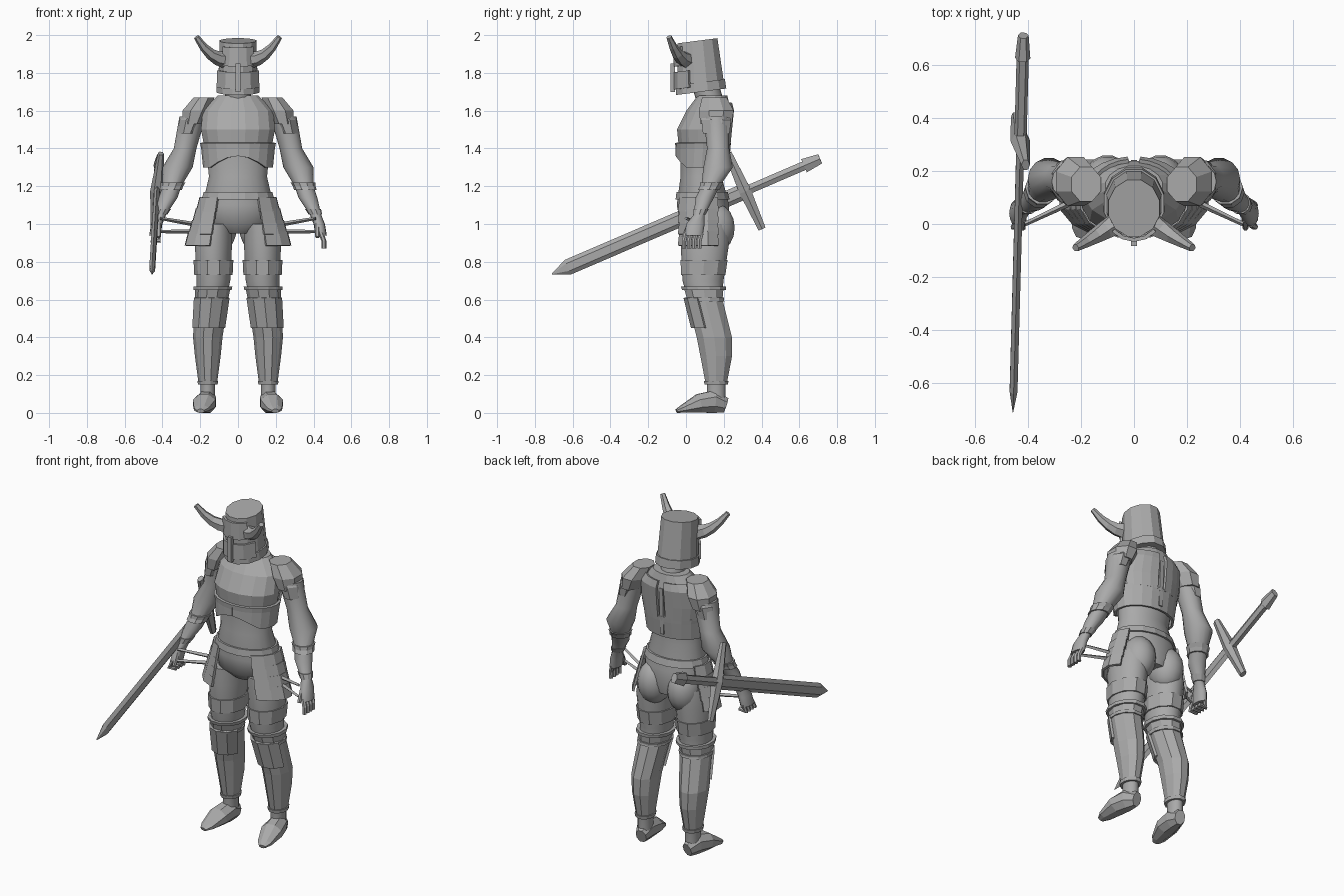
import bpy
import bmesh
from math import sin, cos, pi, radians
from mathutils import Vector

default_cube = bpy.data.objects.get("Cube")
if default_cube:
    bpy.data.objects.remove(default_cube, do_unlink=True)

steel = bpy.data.materials.new("plain_grey")
steel.use_nodes = True
grey = (.4, .4, .4, 1)
steel.diffuse_color = grey
steel.node_tree.nodes["Principled BSDF"].inputs["Base Color"].default_value = grey


def skin(name, rows, closed=True, smooth=False, side=1):
    """Join rows of points into a capped solid, or into a thin plate when open."""
    bm = bmesh.new()
    grid = [[bm.verts.new((x * side, y, max(z, 0))) for x, y, z in row] for row in rows]
    count = len(grid[0])
    for low, high in zip(grid, grid[1:]):
        for i in range(count if closed else count - 1):
            after = (i + 1) % count
            bm.faces.new((low[i], low[after], high[after], high[i]))
    if closed:
        bm.faces.new(grid[0])
        bm.faces.new(grid[-1])
    bmesh.ops.recalc_face_normals(bm, faces=bm.faces)
    for face in bm.faces:
        face.smooth = smooth and len(face.verts) == 4
    mesh = bpy.data.meshes.new(name)
    bm.to_mesh(mesh)
    bm.free()
    mesh.materials.append(steel)
    obj = bpy.data.objects.new(name, mesh)
    bpy.context.collection.objects.link(obj)
    if not closed:
        solid = obj.modifiers.new("plate_thickness", "SOLIDIFY")
        solid.thickness = .014
        solid.offset = 0
    return obj


def loft(name, rings, sides=12, tilt=0, arc=None, **options):
    """Level rings (z, x, y, half width, half depth); an arc in degrees from the front makes an open plate."""
    if arc:
        start, end = radians(arc[0]), radians(arc[1])
        angles = [start + (end - start) * i / sides for i in range(sides + 1)]
    else:
        angles = [2 * pi * (i + .5) / sides for i in range(sides)]
    rows = [[(x + width * sin(a), y - depth * cos(a), z - tilt * depth * cos(a)) for a in angles]
            for z, x, y, width, depth in rings]
    return skin(name, rows, closed=not arc, **options)


def ring_at(profile, z):
    """Ring of a body profile at any height."""
    for low, high in zip(profile, profile[1:]):
        if low[0] <= z <= high[0]:
            t = (z - low[0]) / (high[0] - low[0])
            return [a + (b - a) * t for a, b in zip(low, high)]
    return list(min(profile, key=lambda ring: abs(ring[0] - z)))


def wrap(name, profile, low, high, gap, **options):
    """Armour that follows a body profile between two heights at a given gap."""
    heights = [low] + [ring[0] for ring in profile if low < ring[0] < high] + [high]
    rings = []
    for height in heights:
        z, x, y, width, depth = ring_at(profile, height)
        rings.append((height, x, y, width + gap, depth + gap))
    return loft(name, rings, **options)


def ball(name, centre, size, **options):
    """Smooth ellipsoid."""
    x, y, z = centre
    width, depth, height = size
    turns = [pi * (i + .5) / 9 for i in range(9)]
    loft(name, [(z - height * cos(a), x, y, width * sin(a), depth * sin(a)) for a in turns],
         sides=16, smooth=True, **options)


def tube(name, path, sides=6, ref=(0, 1, 0), box=False, **options):
    """Rings square to a path of (point, half width, half height along ref)."""
    points = [Vector(point) for point, width, height in path]
    phase = pi / sides if box else 0
    grow = 1 / cos(phase)
    rows = []
    for i, (point, width, height) in enumerate(path):
        along = (points[min(i + 1, len(path) - 1)] - points[max(i - 1, 0)]).normalized()
        up = Vector(ref)
        up = (up - along * up.dot(along)).normalized()
        across = along.cross(up)
        turns = [2 * pi * k / sides + phase for k in range(sides)]
        rows.append([points[i] + grow * (across * width * cos(a) + up * height * sin(a)) for a in turns])
    return skin(name, rows, **options)


def rod(name, start, end, radius, taper=1, **options):
    """Straight bar that narrows by the taper factor."""
    return tube(name, [(start, radius, radius), (end, radius * taper, radius * taper)], **options)


# Body profiles, rising: (z, x, y, half width, half depth)
head = [(1.7, 0, .08, .11, .13), (1.97, 0, .06, .1, .11)]
trunk = [(.95, 0, .12, .1, .1), (1, 0, .1, .18, .13), (1.1, 0, .09, .19, .14), (1.25, 0, .08, .155, .11),
         (1.4, 0, .09, .17, .12), (1.5, 0, .09, .19, .13), (1.6, 0, .12, .18, .11), (1.68, 0, .14, .1, .07)]
leg = [(.04, .16, .16, .04, .05), (.15, .16, .16, .04, .05), (.3, .16, .16, .06, .08), (.4, .16, .15, .07, .09),
       (.6, .14, .1, .08, .09), (.7, .13, .09, .09, .11), (.9, .13, .1, .1, .13), (1, .12, .1, .09, .13)]
arm = [(.94, .44, .04, .03, .05), (1, .43, .05, .03, .05), (1.05, .41, .07, .03, .03), (1.14, .37, .1, .05, .05),
       (1.2, .35, .13, .05, .05), (1.3, .32, .17, .08, .08), (1.4, .28, .17, .06, .06), (1.57, .24, .16, .07, .07)]
shoulder = [(1.53, .24, .16, .06, .09), (1.6, .22, .16, .08, .1), (1.67, .18, .15, .06, .07)]

# Head: tilted great helm with a brow plate, visor and nose ridge
lean = .13
wrap("helmet", head, 1.71, 1.97, 0, tilt=lean)
wrap("helmet_rim", head, 1.7, 1.75, .008, tilt=lean)
wrap("brow_plate", head, 1.85, 1.95, .01, sides=4, tilt=lean, arc=(-45, 45))
wrap("visor", head, 1.73, 1.82, .01, sides=4, tilt=lean, arc=(-65, 65))
rod("nose_ridge", (0, -.07, 1.7), (0, -.07, 1.85), .012, sides=4, box=True)
rod("neck", (0, .14, 1.6), (0, .1, 1.75), .07, sides=12, smooth=True)

# Trunk: bare waist, belt and two-piece cuirass
wrap("bare_trunk", trunk, .95, 1.6, 0, sides=24, smooth=True)
wrap("belt", trunk, 1.13, 1.17, .012, sides=16)
wrap("breastplate", trunk, 1.4, 1.68, .01, sides=16)
apron = wrap("lower_cuirass", trunk, 1.3, 1.43, .018, sides=20, arc=(0, 360))
for vert in apron.data.vertices:
    # arch the front hem over the belly
    if vert.co.y < .08 and vert.co.z < 1.35:
        vert.co.z += max(0, .06 - 3 * vert.co.x ** 2)
rod("spine_strip", (0, .22, 1.32), (0, .23, 1.6), .012, sides=4, box=True)


def build_leg(label, side):
    """Hip, thigh, greave and boot of one side."""
    ball(label + "buttock", (.1, .155, .98), (.095, .105, .13), side=side)
    wrap(label + "bare_leg", leg, .04, 1, 0, sides=20, smooth=True, side=side)
    wrap(label + "thigh_band", leg, .73, .81, .01, sides=10, side=side)
    wrap(label + "greave", leg, .15, .67, .008, sides=10, side=side)
    wrap(label + "knee_plate", leg, .45, .61, .014, sides=4, arc=(-70, 70), side=side)
    for part, z, gap in (("upper_knee", .66, .02), ("lower_knee", .6, .014), ("ankle", .16, .014)):
        wrap(label + part + "_ring", leg, z - .01, z + .01, gap, side=side)
    # flat-soled boot turned slightly outward
    sections = ((.21, .03, .04), (.15, .05, .06), (.07, .06, .05), (-.02, .04, .02), (-.05, .02, .01))
    tube(label + "boot", [((.19 - y / 6, y, height), width, height) for y, width, height in sections],
         sides=8, ref=(0, 0, 1), box=True, side=side)
    # overlapping hip plates, each flaring past the one above
    for i in range(4):
        top, reach = 1.14 - .06 * i, .2 + .02 * i
        loft(label + f"hip_plate_{i + 1}", [(top - .075, 0, .09, reach + .02, .15), (top, 0, .09, reach, .14)],
             sides=4, arc=(32, 122), side=side)


def build_arm(label, side):
    """Pauldron, sleeve, forearm and hand of one side."""
    loft(label + "pauldron", shoulder, sides=8, side=side)
    loft(label + "pauldron_lower_plate", [(z - .05, x + .03, y, width * .8, depth * .85)
                                          for z, x, y, width, depth in shoulder], sides=8, side=side)
    wrap(label + "back_plate", trunk, 1.42, 1.64, .018, sides=4, arc=(115, 173), side=side)
    wrap(label + "bare_arm", arm, .94, 1.57, 0, sides=14, smooth=True, side=side)
    wrap(label + "cuff", arm, 1.18, 1.22, .01, sides=10, side=side)
    wrap(label + "wrist_band", arm, 1.05, 1.08, .006, sides=10, side=side)
    # the sword hand curls its fingers
    curl = .045 if side < 0 else 0
    for i in range(4):
        knuckle = Vector((.44, .027 * i, .95))
        joint = knuckle + Vector((.015, -.01, -.04))
        fingertip = joint + Vector((-curl, 0, curl - .04))
        tube(label + f"finger_{i + 1}", [(point, .013, .013) for point in (knuckle, joint, fingertip)], side=side)
    rod(label + "thumb", (.42, .02, 1), (.42, -.015, .93), .016, taper=.7, side=side)
    # thin rods between hip and hand
    rod(label + "upper_rod", (.24, .08, 1), (.41, 0, 1.03), .012, taper=.7, sides=4, side=side)
    rod(label + "lower_rod", (.24, .08, .96), (.41, 0, .96), .012, taper=.7, sides=4, side=side)


def build_horn(label, side):
    """Horn sweeping outward, forward and up."""
    path = []
    for i in range(5):
        t = i / 4
        radius = .045 - .03 * t
        path.append(((.07 + .15 * t, -.09 * t, 1.87 + .12 * t * t), radius, radius))
    tube(label + "horn", path, side=side)


for label, side in (("left_", 1), ("right_", -1)):
    build_leg(label, side)
    build_arm(label, side)
    build_horn(label, side)

# Sword: every part sits on one line from tip to pommel
tip, pommel_end = Vector((-.456, -.71, .735)), Vector((-.417, .71, 1.345))


def sword_part(name, start, end, width, thickness, taper=1, **options):
    path = [(tip.lerp(pommel_end, start), width, thickness),
            (tip.lerp(pommel_end, end), width * taper, thickness * taper)]
    tube(name, path, ref=(1, 0, 0), **options)


sword_part("blade_point", .06, 0, .042, .017, taper=.05)
sword_part("blade", .06, .72, .042, .017)
sword_part("grip", .71, .95, .024, .02, box=True)
sword_part("pommel", .94, 1, .038, .025, taper=.7, box=True)
centre, half_guard = tip.lerp(pommel_end, .72), Vector((.02, -.09, .2))
tube("crossguard", [(centre - half_guard, .02, .014), (centre, .032, .032), (centre + half_guard, .02, .014)],
     ref=(1, 0, 0), box=True)
